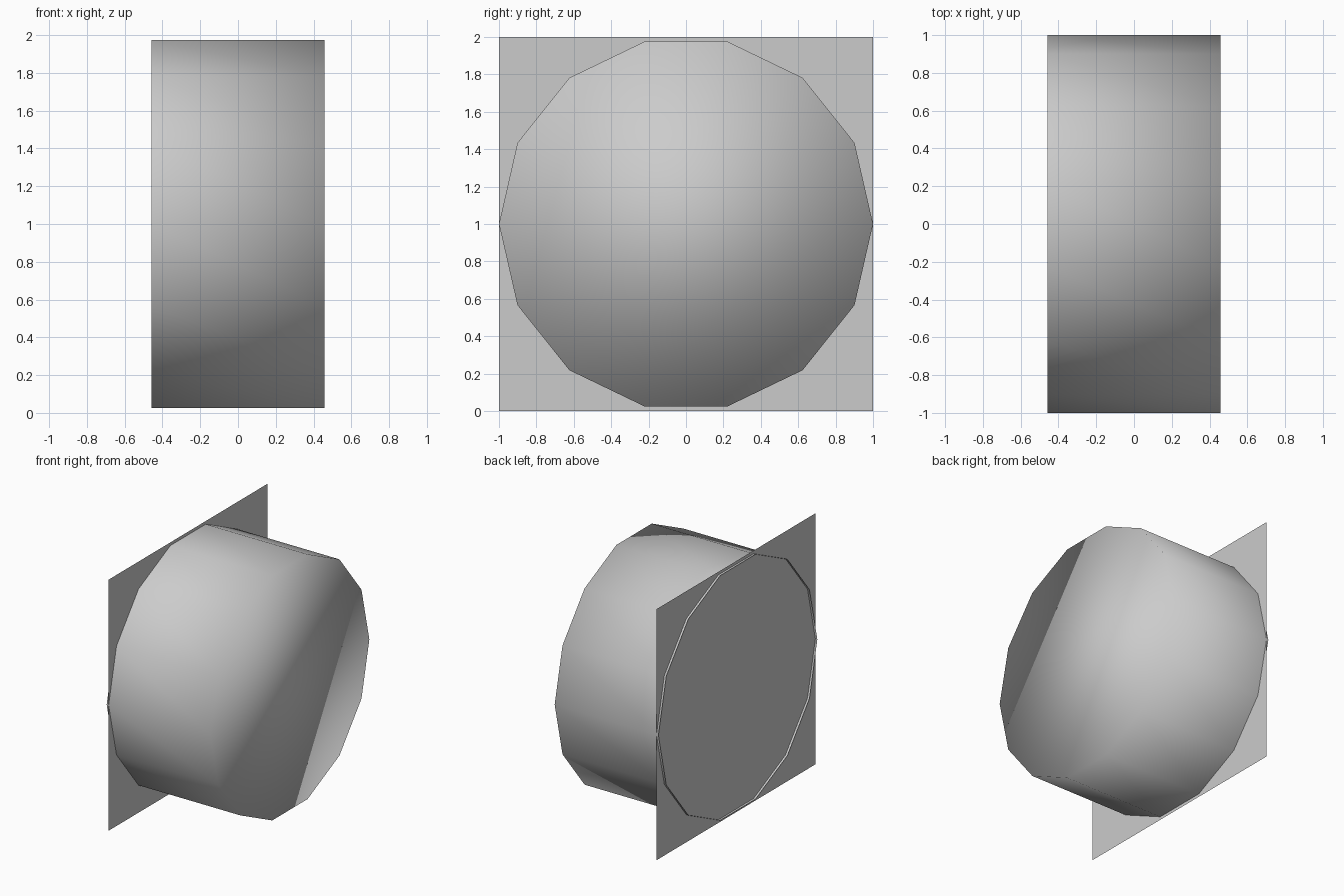
import bpy
import bmesh
from math import cos, sin, tau

if "Cube" in bpy.data.objects:
    bpy.data.objects.remove(bpy.data.objects["Cube"])

HALF = 0.4575      # half length of the drum along x
PLATE_X = -0.44    # plate sits just inside the open rear rim
SIDES = 14


def add_object(name, bm, smooth):
    for f in bm.faces:
        f.smooth = smooth
    mesh = bpy.data.meshes.new(name)
    bm.to_mesh(mesh)
    bm.free()
    obj = bpy.data.objects.new(name, mesh)
    bpy.context.collection.objects.link(obj)
    return obj


# Drum: 14-sided barrel, closed at the front (+x), open at the back, fully smooth
bm = bmesh.new()
rings = [[bm.verts.new((x, cos(tau * i / SIDES), 1 + sin(tau * i / SIDES)))
          for i in range(SIDES)] for x in (-HALF, HALF)]
for i in range(SIDES):
    j = (i + 1) % SIDES
    bm.faces.new((rings[0][i], rings[0][j], rings[1][j], rings[1][i]))
bm.faces.new(rings[1])
bmesh.ops.recalc_face_normals(bm, faces=bm.faces[:])
cap = max(bm.faces, key=lambda f: len(f.verts))
if cap.normal.x < 0:
    bmesh.ops.reverse_faces(bm, faces=bm.faces[:])
add_object("drum", bm, True)

# Square back plate facing +x
bm = bmesh.new()
bm.faces.new([bm.verts.new((PLATE_X, y, z))
              for y, z in ((-1, 0), (1, 0), (1, 2), (-1, 2))])
add_object("back_plate", bm, False)
